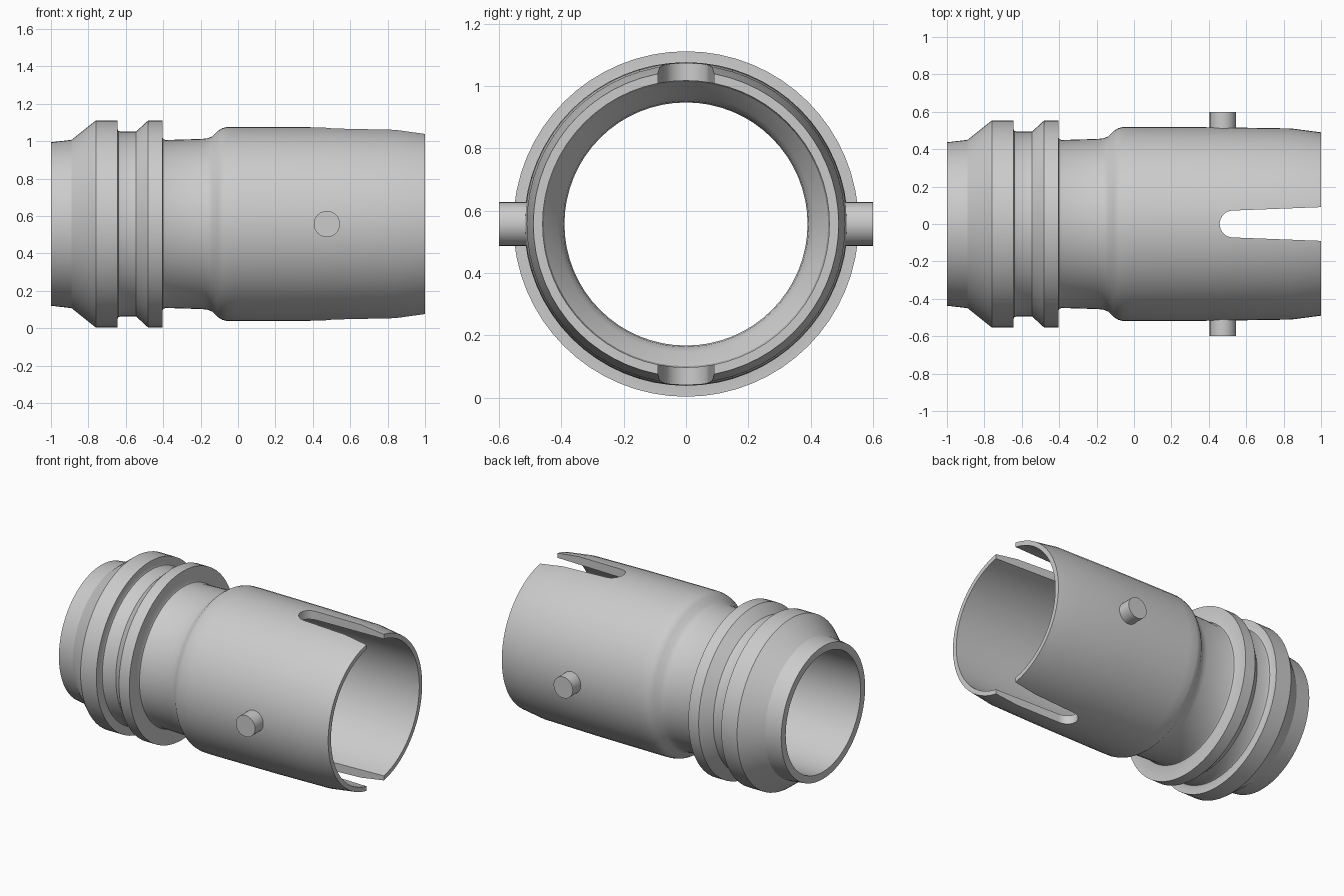
import bpy, bmesh, math
from mathutils import Matrix, Vector

if "Cube" in bpy.data.objects:
    bpy.data.objects.remove(bpy.data.objects["Cube"])

AXIS_Z = 0.557
SEGMENTS = 64

metal = bpy.data.materials.new("plain_grey")
metal.use_nodes = True
grey = (0.6, 0.6, 0.6, 1)
metal.diffuse_color = grey
metal.node_tree.nodes["Principled BSDF"].inputs["Base Color"].default_value = grey


def make_object(name, bm):
    bmesh.ops.recalc_face_normals(bm, faces=bm.faces)
    mesh = bpy.data.meshes.new(name)
    bm.to_mesh(mesh)
    bm.free()
    mesh.materials.append(metal)
    obj = bpy.data.objects.new(name, mesh)
    bpy.context.collection.objects.link(obj)
    obj.location.z = AXIS_Z
    return obj


def smooth(obj):
    bpy.ops.object.select_all(action='DESELECT')
    obj.select_set(True)
    bpy.context.view_layer.objects.active = obj
    bpy.ops.object.shade_smooth_by_angle(angle=math.radians(25))


# Sleeve: closed wall section (x, radius) turned around the x axis
outer = [(-1, .437), (-.89, .45), (-.76, .554), (-.645, .554), (-.645, .51),
         (-.64, .499), (-.628, .494), (-.545, .494), (-.48, .554), (-.405, .554),
         (-.405, .465), (-.4, .454), (-.388, .449), (-.19, .455), (-.16, .459),
         (-.137, .469), (-.108, .498), (-.085, .512), (-.06, .518), (0, .519),
         (.45, .517), (.84, .511), (1, .49)]
inner = [(1, .46), (-.04, .46), (-.07, .456), (-.13, .41), (-.16, .394),
         (-.2, .39), (-1, .39)]
section = outer + inner
bm = bmesh.new()
rings = []
for i in range(SEGMENTS):
    a = math.tau * i / SEGMENTS
    rings.append([bm.verts.new((x, r * math.cos(a), r * math.sin(a))) for x, r in section])
for i, ring in enumerate(rings):
    following = rings[(i + 1) % SEGMENTS]
    for j in range(len(section)):
        k = (j + 1) % len(section)
        bm.faces.new((ring[j], ring[k], following[k], following[j]))
sleeve = make_object("sleeve", bm)

# Slot cutter: round-ended, slightly flared, passing through top and bottom
bm = bmesh.new()
outline = [(1.1, .094)]
for i in range(17):
    a = math.pi / 2 + math.pi * i / 16
    outline.append((.53 + .072 * math.cos(a), .072 * math.sin(a)))
outline.append((1.1, -.094))
face = bm.faces.new([bm.verts.new((x, y, -.8)) for x, y in outline])
walls = bmesh.ops.extrude_face_region(bm, geom=[face])["geom"]
bmesh.ops.translate(bm, vec=Vector((0, 0, 1.6)),
                    verts=[v for v in walls if isinstance(v, bmesh.types.BMVert)])
cutter = make_object("slot_cutter", bm)
cutter.hide_render = True

# Cut both slots and keep only the finished sleeve
cut = sleeve.modifiers.new("slots", 'BOOLEAN')
cut.operation = 'DIFFERENCE'
cut.solver = 'EXACT'
cut.object = cutter
bpy.context.view_layer.objects.active = sleeve
bpy.ops.object.modifier_apply(modifier=cut.name)
bpy.data.objects.remove(cutter)
smooth(sleeve)

# Locking pins on the front and back
for name, side in (("front_pin", -1), ("back_pin", 1)):
    bm = bmesh.new()
    bmesh.ops.create_cone(bm, cap_ends=True, segments=32, radius1=.07, radius2=.07, depth=.11,
                          matrix=Matrix.Translation((.475, side * .545, 0))
                          @ Matrix.Rotation(math.pi / 2, 4, 'X'))
    smooth(make_object(name, bm))
